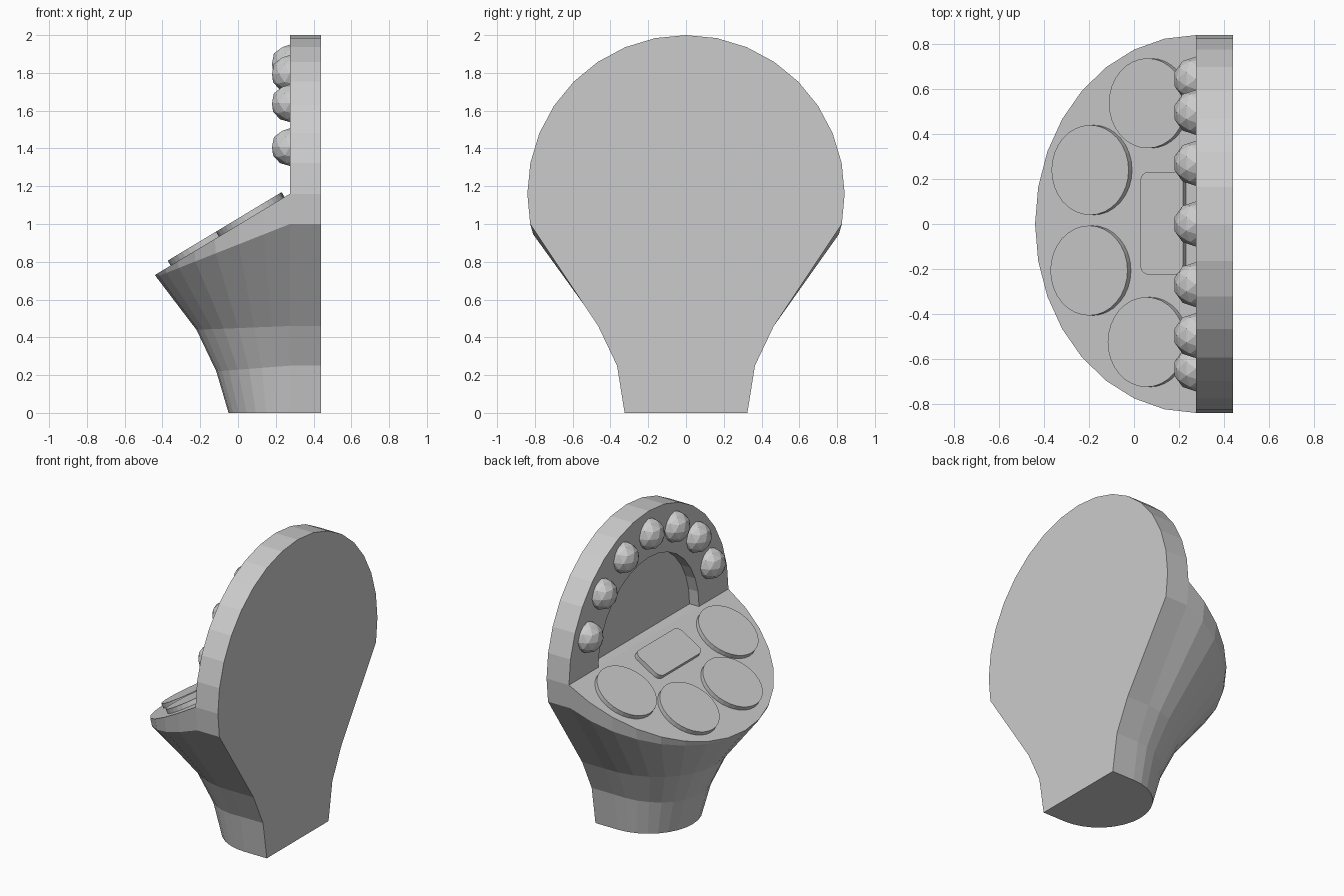
import bpy, bmesh, math
from mathutils import Matrix, Vector

if "Cube" in bpy.data.objects:
    bpy.data.objects.remove(bpy.data.objects["Cube"])

grey = bpy.data.materials.new("plain grey")
grey.diffuse_color = (0.6, 0.6, 0.6, 1)
grey.use_nodes = True
grey.node_tree.nodes["Principled BSDF"].inputs["Base Color"].default_value = grey.diffuse_color

N = 16                       # segments in each half circle
XP, XB = 0.275, 0.44         # panel front and back planes
ZC, R, RI = 1.16, 0.84, 0.53 # arch centre height, outer and recess radii
DEPTH = 0.07
SLOPE = (ZC - 0.73) / 0.715  # tilt of the control deck


def finish(bm, name):
    bmesh.ops.remove_doubles(bm, verts=bm.verts, dist=1e-4)
    bmesh.ops.recalc_face_normals(bm, faces=bm.faces)
    me = bpy.data.meshes.new(name)
    bm.to_mesh(me)
    bm.free()
    me.materials.append(grey)
    ob = bpy.data.objects.new(name, me)
    bpy.context.collection.objects.link(ob)
    return ob


def ring(w, depth, zs, zf):
    """Half ellipse bulging to -x, with straight ends back to the flat face."""
    pts = [(XB, w, zs)]
    for i in range(N + 1):
        a = math.pi * i / N
        pts.append((XP - depth * math.sin(a), w * math.cos(a),
                    zs + (zf - zs) * math.sin(a)))
    return pts + [(XB, -w, zs)]


def arc(r, x):
    return [(x, r * math.cos(math.pi * i / N), ZC + r * math.sin(math.pi * i / N))
            for i in range(N + 1)]


# Cabinet: flared body, upright arched panel and shallow recess
bm = bmesh.new()


def face(pts):
    bm.faces.new([bm.verts.new(p) for p in pts])


def bridge(a, b):
    for i in range(len(a) - 1):
        face([a[i], a[i + 1], b[i + 1], b[i]])


rings = [ring(0.325, 0.325, 0, 0), ring(0.365, 0.39, 0.25, 0.22),
         ring(0.465, 0.495, 0.46, 0.44), ring(0.825, 0.708, 1.0, 0.72),
         ring(R, 0.715, ZC, 0.73)]
for lo, hi in zip(rings, rings[1:]):
    bridge(lo, hi)
face(rings[0])
outer_f, outer_b = arc(R, XP), arc(R, XB)
inner_f, inner_b = arc(RI, XP), arc(RI, XP + DEPTH)
bridge(outer_f, outer_b)                                  # rim
bridge(outer_f, inner_f)                                  # panel front
bridge(inner_f, inner_b)                                  # recess wall
face(inner_b)                                             # recess back
face([inner_f[0], inner_f[-1], inner_b[-1], inner_b[0]])  # recess floor
face(rings[-1][1:-1] + [inner_f[-1], inner_f[0]])         # sloped deck
face([r[0] for r in rings] + outer_b[1:-1] + [r[-1] for r in reversed(rings)])
finish(bm, "cabinet")

# Bulbs around the arch
for k in range(-3, 4):
    a = math.radians(23 * k)
    bm = bmesh.new()
    bmesh.ops.create_icosphere(bm, subdivisions=2, radius=0.1)
    ob = finish(bm, "bulb")
    ob.location = (XP, 0.69 * math.sin(a), ZC + 0.69 * math.cos(a))


# Raised plates lying on the sloped deck
def deck_plate(name, outline, x, y, t=0.03):
    bm = bmesh.new()
    f = bm.faces.new([bm.verts.new((u, v, -0.01)) for u, v in outline])
    ext = bmesh.ops.extrude_face_region(bm, geom=[f])
    vs = [g for g in ext["geom"] if isinstance(g, bmesh.types.BMVert)]
    bmesh.ops.translate(bm, verts=vs, vec=(0, 0, t + 0.01))
    ob = finish(bm, name)
    ob.matrix_world = (Matrix.Translation((x, y, 0.73 + (x + 0.44) * SLOPE))
                       @ Matrix.Rotation(-math.atan(SLOPE), 4, 'Y'))


circle = [(0.2 * math.cos(math.tau * i / 32), 0.2 * math.sin(math.tau * i / 32))
          for i in range(32)]
for x, y in [(0.075, 0.537), (-0.18, 0.24), (-0.185, -0.207), (0.07, -0.525)]:
    deck_plate("round_button", circle, x, y)

rounded = []
for q, (su, sv) in enumerate([(1, 1), (-1, 1), (-1, -1), (1, -1)]):
    for j in range(5):
        a = math.radians(90 * q + 22.5 * j)
        rounded.append((su * 0.07 + 0.04 * math.cos(a), sv * 0.188 + 0.04 * math.sin(a)))
deck_plate("centre_button", rounded, 0.138, 0.003)
